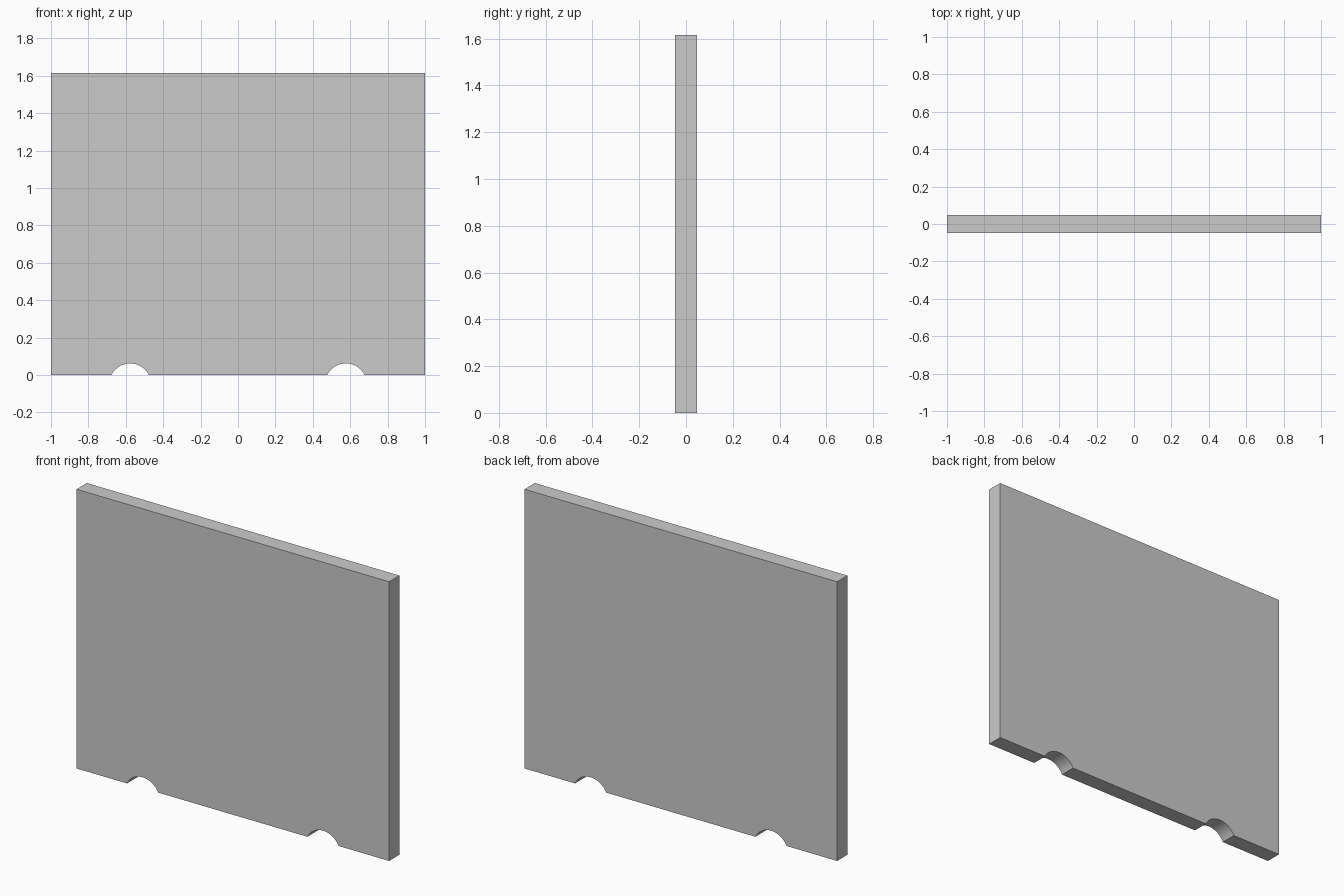
import bpy, bmesh, math

if "Cube" in bpy.data.objects:
    bpy.data.objects.remove(bpy.data.objects["Cube"])

WIDTH, HEIGHT, THICK = 2.0, 1.615, 0.094
NOTCH_X, HALF_CHORD, RISE, STEPS = 0.577, 0.10, 0.062, 24


def notch(cx):
    """Arc points of a shallow round notch, left to right."""
    r = (HALF_CHORD ** 2 + RISE ** 2) / (2 * RISE)
    half = math.asin(HALF_CHORD / r)
    pts = []
    for i in range(STEPS + 1):
        a = -half + 2 * half * i / STEPS
        pts.append((cx + r * math.sin(a), RISE - r + r * math.cos(a)))
    return pts


# Panel outline with two notches in the bottom edge
w = WIDTH / 2
outline = [(-w, 0)] + notch(-NOTCH_X) + notch(NOTCH_X) + [(w, 0), (w, HEIGHT), (-w, HEIGHT)]

# Extrude the outline through the thickness
bm = bmesh.new()
face = bm.faces.new([bm.verts.new((x, -THICK / 2, z)) for x, z in outline])
ext = bmesh.ops.extrude_face_region(bm, geom=[face], use_keep_orig=True)
moved = [g for g in ext["geom"] if isinstance(g, bmesh.types.BMVert)]
bmesh.ops.translate(bm, verts=moved, vec=(0, THICK, 0))
bmesh.ops.recalc_face_normals(bm, faces=bm.faces)

mesh = bpy.data.meshes.new("notched_panel")
bm.to_mesh(mesh)
bm.free()
panel = bpy.data.objects.new("notched_panel", mesh)
bpy.context.collection.objects.link(panel)

# Smooth notch walls, sharp panel edges
bpy.context.view_layer.objects.active = panel
panel.select_set(True)
bpy.ops.object.shade_smooth_by_angle(angle=math.radians(30))
